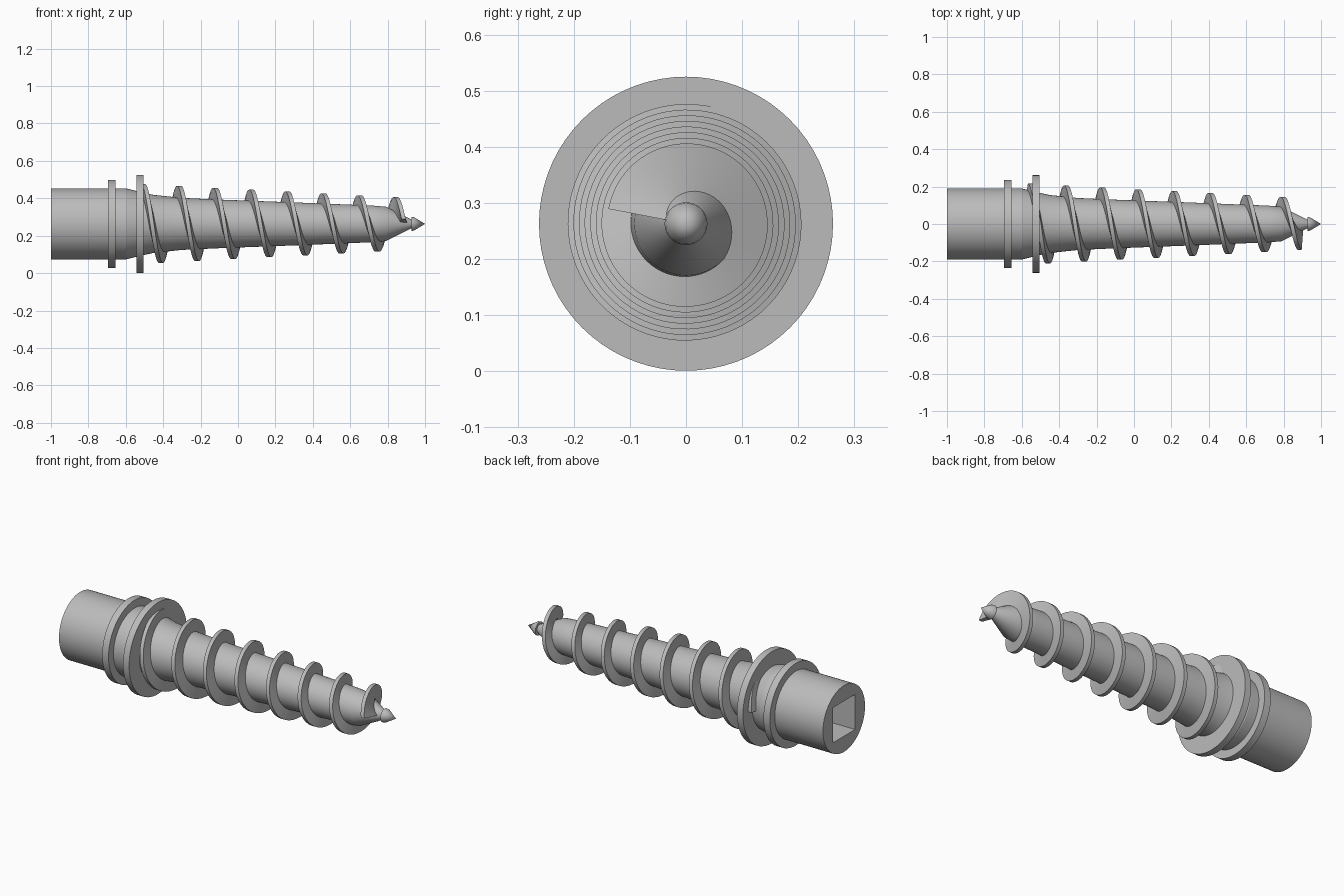
import bpy, bmesh, math

if "Cube" in bpy.data.objects:
    bpy.data.objects.remove(bpy.data.objects["Cube"])

AXIS_Z = 0.263          # height of the screw axis
SEG = 72

steel = bpy.data.materials.new("grey steel")
steel.diffuse_color = (0.5, 0.5, 0.5, 1)
steel.use_nodes = True
steel.node_tree.nodes["Principled BSDF"].inputs["Base Color"].default_value = steel.diffuse_color


def make_object(name, bm, smooth=True):
    bmesh.ops.recalc_face_normals(bm, faces=bm.faces)
    mesh = bpy.data.meshes.new(name)
    bm.to_mesh(mesh)
    bm.free()
    mesh.materials.append(steel)
    ob = bpy.data.objects.new(name, mesh)
    bpy.context.collection.objects.link(ob)
    if smooth:
        shade(ob)
    return ob


def shade(ob):
    bpy.ops.object.select_all(action='DESELECT')
    ob.select_set(True)
    bpy.context.view_layer.objects.active = ob
    bpy.ops.object.shade_smooth_by_angle(angle=math.radians(30))


def lathe(name, profile, smooth=True):
    """Closed solid turned around the screw axis from (x, radius) points."""
    bm = bmesh.new()
    rings = []
    for x, r in profile:
        rings.append([bm.verts.new((x, r * math.cos(2 * math.pi * i / SEG),
                                    AXIS_Z + r * math.sin(2 * math.pi * i / SEG)))
                      for i in range(SEG)])
    for a, b in zip(rings, rings[1:]):
        for i in range(SEG):
            j = (i + 1) % SEG
            bm.faces.new((a[i], a[j], b[j], b[i]))
    bm.faces.new(rings[0])
    bm.faces.new(rings[-1])
    bmesh.ops.remove_doubles(bm, verts=bm.verts, dist=1e-6)
    return make_object(name, bm, smooth)


# Drive head with a square socket
head = lathe("drive_head", [(-1, 0.19), (-0.6, 0.19)], smooth=False)
bm = bmesh.new()
bmesh.ops.create_cube(bm, size=1)
for v in bm.verts:
    v.co = (v.co.x * 0.6 - 1.0, v.co.y * 0.2, v.co.z * 0.2 + AXIS_Z)
cutter = make_object("socket_cutter", bm, smooth=False)
cutter.hide_render = True
cut = head.modifiers.new("socket", 'BOOLEAN')
cut.operation = 'DIFFERENCE'
cut.solver = 'EXACT'
cut.object = cutter
bpy.context.view_layer.objects.active = head
bpy.ops.object.modifier_apply(modifier="socket")
bpy.data.objects.remove(cutter)
shade(head)

# Two collars
lathe("upper_collar", [(-0.695, 0.235), (-0.655, 0.235)])
lathe("lower_collar", [(-0.544, 0.262), (-0.506, 0.262)])

# Tapered shaft and pointed tip
SHAFT = [(-0.6, 0.19), (-0.52, 0.17), (-0.45, 0.155), (-0.3, 0.139), (-0.1, 0.13),
         (0.3, 0.115), (0.72, 0.098), (0.79, 0.092), (0.93, 0.022)]
lathe("shaft", SHAFT)
lathe("tip", [(0.927, 0.038), (0.94, 0.036), (1.0, 0.0)])


def shaft_radius(x):
    for (x0, r0), (x1, r1) in zip(SHAFT, SHAFT[1:]):
        if x <= x1:
            return r0 + (r1 - r0) * (x - x0) / (x1 - x0)
    return SHAFT[-1][1]


# Helical thread: a tapered fin swept around the shaft
PITCH, TOP_X, START, END = 0.193, -0.315, -1.25, 6.22
STEPS = int((END - START) * SEG)
bm = bmesh.new()
sections = []
for k in range(STEPS + 1):
    turn = START + (END - START) * k / STEPS
    x = TOP_X + PITCH * turn
    ang = 2 * math.pi * turn
    outer = 0.203 - 0.052 * (x + 0.31)
    inner = max(shaft_radius(x) - 0.02, 0.01)
    ring = []
    for dx, r in ((-0.02, inner), (-0.011, outer), (0.011, outer), (0.02, inner)):
        ring.append(bm.verts.new((x + dx, -r * math.sin(ang), AXIS_Z + r * math.cos(ang))))
    sections.append(ring)
for a, b in zip(sections, sections[1:]):
    for i in range(4):
        j = (i + 1) % 4
        bm.faces.new((a[i], a[j], b[j], b[i]))
bm.faces.new(sections[0])
bm.faces.new(sections[-1])
make_object("thread", bm)
